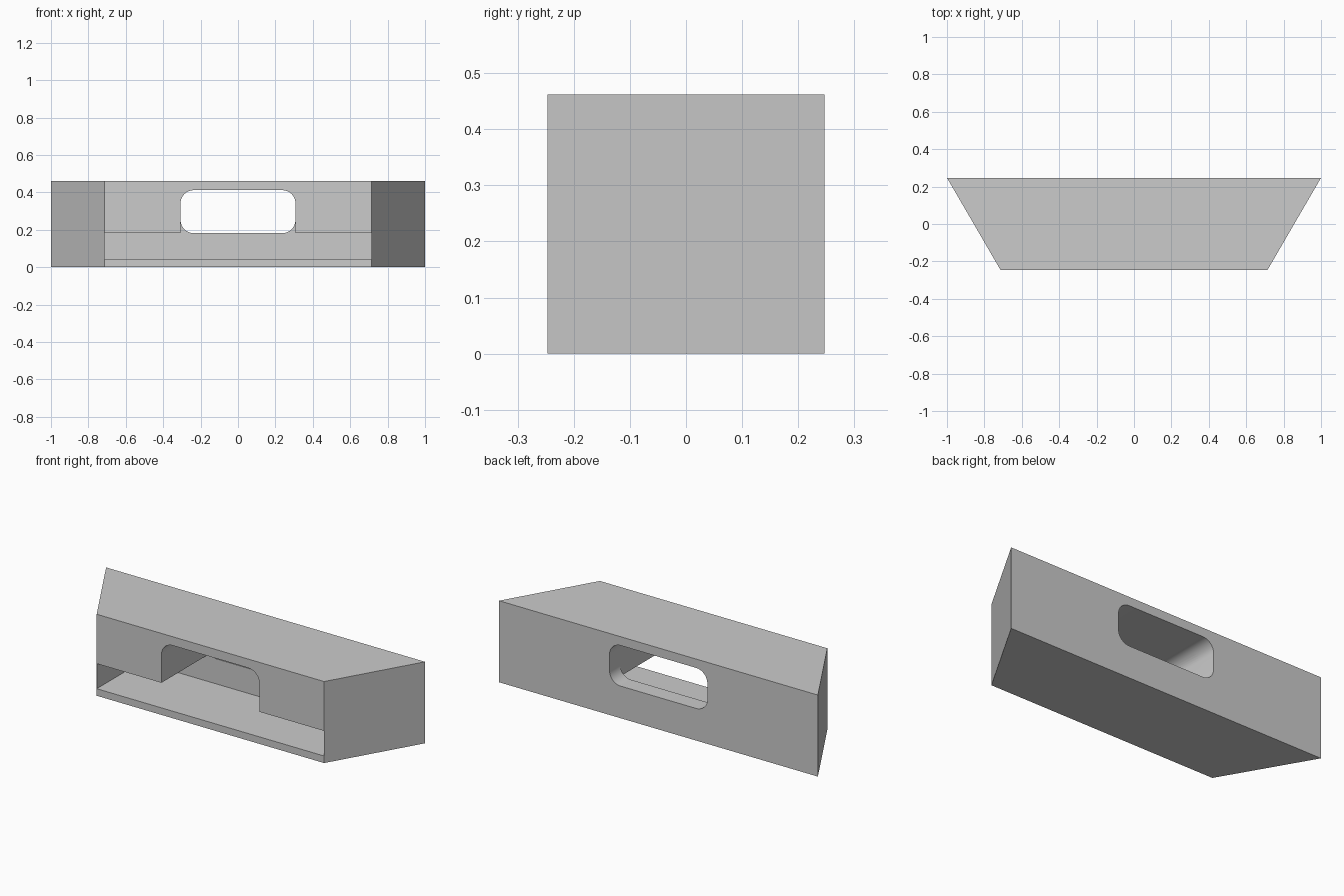
import bpy, bmesh
from math import sin, cos, pi, radians

if "Cube" in bpy.data.objects:
    bpy.data.objects.remove(bpy.data.objects["Cube"], do_unlink=True)

HEIGHT, HALF_DEPTH = 0.462, 0.247
FRONT_X, BACK_X = 0.713, 1.0
SLOT_X, SLOT_LOW, SLOT_HIGH, SLOT_BACK = 0.7125, 0.04, 0.182, 0.153
WIN_X, WIN_TOP, RADIUS = 0.307, 0.412, 0.07

grey = bpy.data.materials.new("plain grey")
grey.use_nodes = True
grey.diffuse_color = (0.6, 0.6, 0.6, 1)
grey.node_tree.nodes["Principled BSDF"].inputs["Base Color"].default_value = (0.6, 0.6, 0.6, 1)


def prism(name, start, end):
    """Join two matching outlines into a closed solid."""
    bm = bmesh.new()
    a = [bm.verts.new(p) for p in start]
    b = [bm.verts.new(p) for p in end]
    bm.faces.new(a)
    bm.faces.new(b[::-1])
    for i in range(len(a)):
        j = (i + 1) % len(a)
        bm.faces.new((a[j], a[i], b[i], b[j]))
    bmesh.ops.recalc_face_normals(bm, faces=bm.faces)
    mesh = bpy.data.meshes.new(name)
    bm.to_mesh(mesh)
    bm.free()
    mesh.materials.append(grey)
    obj = bpy.data.objects.new(name, mesh)
    bpy.context.collection.objects.link(obj)
    return obj


def along_y(name, outline, y0, y1):
    return prism(name, [(x, y0, z) for x, z in outline], [(x, y1, z) for x, z in outline])


def arc(cx, cz, first, steps=10):
    """Quarter-round corner, counter-clockwise from the given angle."""
    angles = [first + pi / 2 * i / steps for i in range(steps + 1)]
    return [(cx + RADIUS * cos(t), cz + RADIUS * sin(t)) for t in angles]


# Body: block with a trapezoid plan, wide at the back
plan = [(-FRONT_X, -HALF_DEPTH), (FRONT_X, -HALF_DEPTH), (BACK_X, HALF_DEPTH), (-BACK_X, HALF_DEPTH)]
body = prism("block_body", [(x, y, 0) for x, y in plan], [(x, y, HEIGHT) for x, y in plan])

# Front recess: wide slot opening upward into an arch
cx, top, low = WIN_X - RADIUS, WIN_TOP - RADIUS, SLOT_HIGH + RADIUS
arch_top = arc(cx, top, 0) + arc(-cx, top, pi / 2)
recess = [(-SLOT_X, SLOT_LOW), (SLOT_X, SLOT_LOW), (SLOT_X, SLOT_HIGH), (WIN_X, SLOT_HIGH)]
recess += arch_top + [(-WIN_X, SLOT_HIGH), (-SLOT_X, SLOT_HIGH)]

# Rounded window through the back wall
window = arch_top + arc(-cx, low, pi) + arc(cx, low, 1.5 * pi)

cutters = [along_y("slot_cutter", recess, -0.4, SLOT_BACK),
           along_y("window_cutter", window, 0.1, 0.4)]

bpy.ops.object.select_all(action='DESELECT')
bpy.context.view_layer.objects.active = body
body.select_set(True)
for cutter in cutters:
    cutter.hide_render = True
    cut = body.modifiers.new(cutter.name, 'BOOLEAN')
    cut.operation = 'DIFFERENCE'
    cut.solver = 'EXACT'
    cut.object = cutter
    bpy.ops.object.modifier_apply(modifier=cut.name)
for cutter in cutters:
    bpy.data.objects.remove(cutter, do_unlink=True)

bpy.ops.object.shade_smooth_by_angle(angle=radians(30))
